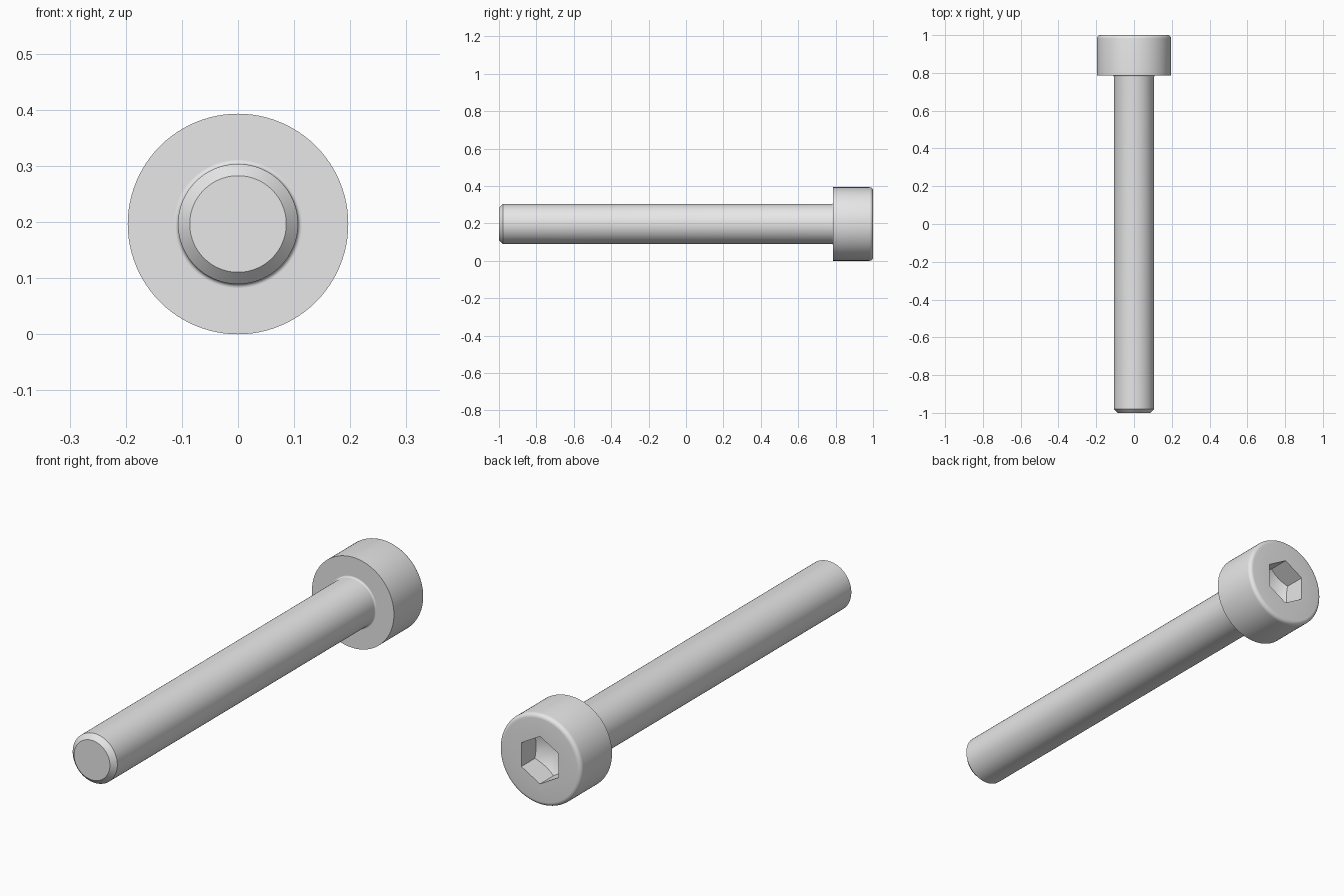
import bpy, bmesh, math
from mathutils import Matrix, Vector

cube = bpy.data.objects.get("Cube")
if cube:
    bpy.data.objects.remove(cube, do_unlink=True)

HEAD_R, SHANK_R, HEX_R = 0.1965, 0.107, 0.103
HEAD_Y, TIP, CHAMFER = 0.787, -1.0, 0.021
ROUND, FILLET = 0.018, 0.007

steel = bpy.data.materials.new("grey_steel")
steel.use_nodes = True
steel.diffuse_color = (0.8, 0.8, 0.8, 1)
steel.node_tree.nodes["Principled BSDF"].inputs["Base Color"].default_value = (0.8, 0.8, 0.8, 1)


def revolve(name, profile, steps=96):
    """Turn a (radius, y) profile around the screw axis."""
    bm = bmesh.new()
    verts = [bm.verts.new((0, y, r)) for r, y in profile]
    edges = [bm.edges.new(pair) for pair in zip(verts, verts[1:])]
    bmesh.ops.spin(bm, geom=verts + edges, cent=(0, 0, 0), axis=(0, 1, 0),
                   angle=math.tau, steps=steps)
    bmesh.ops.remove_doubles(bm, verts=bm.verts, dist=1e-5)
    bmesh.ops.recalc_face_normals(bm, faces=bm.faces)
    mesh = bpy.data.meshes.new(name)
    bm.to_mesh(mesh)
    bm.free()
    mesh.materials.append(steel)
    obj = bpy.data.objects.new(name, mesh)
    obj.location.z = HEAD_R
    bpy.context.collection.objects.link(obj)
    return obj


def arc(r, y, radius, start, end, n=6):
    """Quarter-round points for a profile, angles in degrees."""
    angles = [math.radians(start + (end - start) * i / n) for i in range(n + 1)]
    return [(r + radius * math.cos(a), y + radius * math.sin(a)) for a in angles]


def activate(obj):
    bpy.ops.object.select_all(action='DESELECT')
    obj.select_set(True)
    bpy.context.view_layer.objects.active = obj


def boolean(obj, other, operation):
    """Apply a boolean and drop the helper."""
    mod = obj.modifiers.new("cut", 'BOOLEAN')
    mod.operation, mod.object, mod.solver = operation, other, 'EXACT'
    activate(obj)
    bpy.ops.object.modifier_apply(modifier=mod.name)
    bpy.data.objects.remove(other, do_unlink=True)


# Shank with chamfered tip and a small fillet under the head
shank = revolve("shank", [(0, TIP), (SHANK_R - CHAMFER, TIP), (SHANK_R, TIP + CHAMFER)]
                + arc(SHANK_R + FILLET, HEAD_Y - FILLET, FILLET, 180, 90)
                + [(SHANK_R, HEAD_Y + 0.01), (0, HEAD_Y + 0.01)])

# Cylindrical head with a rounded outer rim
head = revolve("head", [(0, HEAD_Y), (HEAD_R, HEAD_Y)]
               + arc(HEAD_R - ROUND, 1 - ROUND, ROUND, 0, 90) + [(0, 1)])

# Hexagonal socket with a drilled, conical floor
socket = revolve("socket_cutter", [(0, 1.05), (HEX_R, 1.05), (HEX_R, 0.8), (0, 0.8)], 6)
drill = revolve("drill_cutter", [(0, 1.1), (0.12, 1.1), (0.12, 0.917), (0, 0.847)])
socket.hide_render = drill.hide_render = True
boolean(socket, drill, 'INTERSECT')
boolean(head, socket, 'DIFFERENCE')

for part in (shank, head):
    activate(part)
    bpy.ops.object.shade_smooth_by_angle(angle=math.radians(30))
